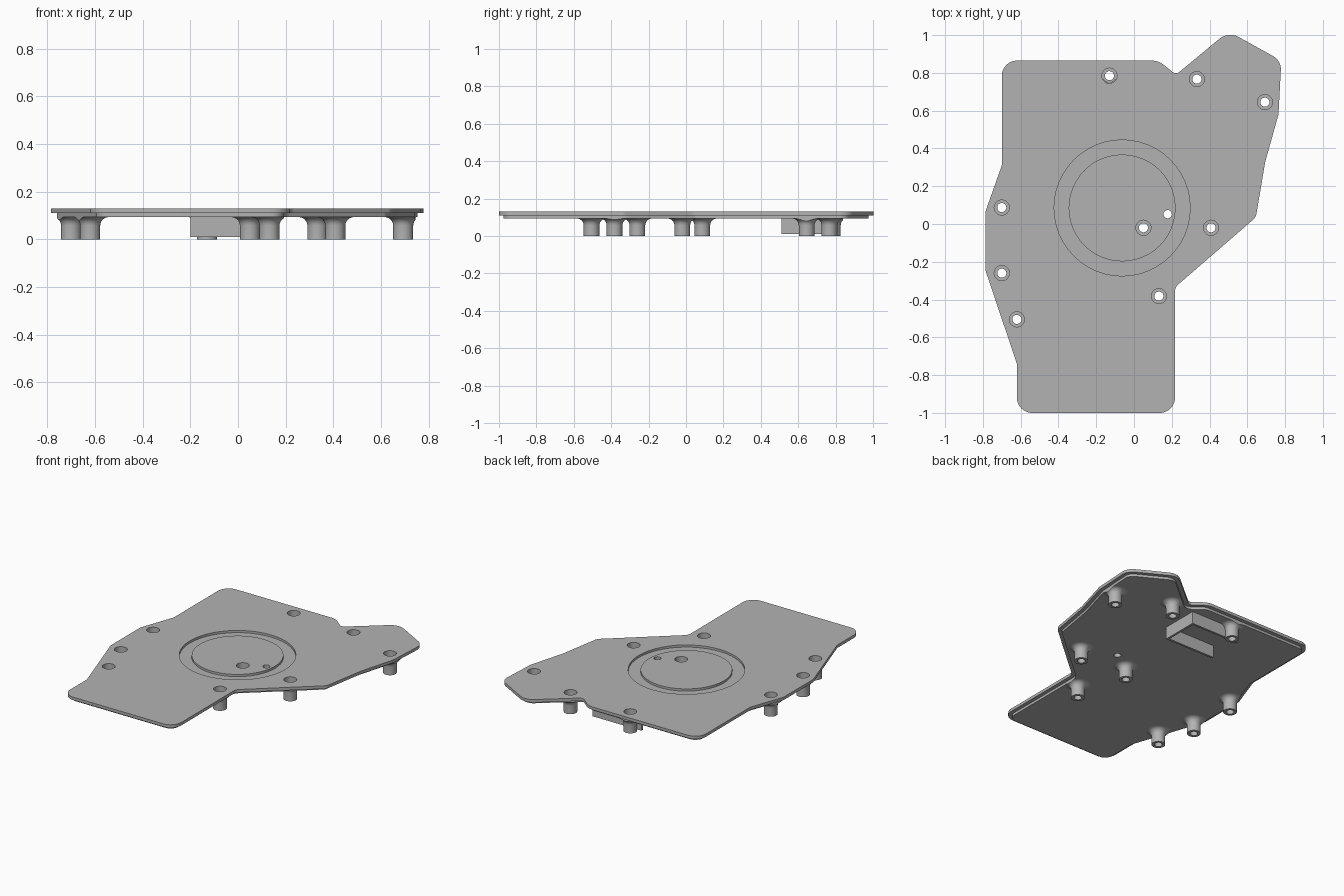
import bpy, bmesh
from math import sin, cos, pi, tan, radians
from mathutils import Vector, Matrix

default = bpy.data.objects.get("Cube")
if default:
    bpy.data.objects.remove(default, do_unlink=True)

grey = bpy.data.materials.new("plain_grey")
grey.use_nodes = True
grey.diffuse_color = (0.45, 0.45, 0.45, 1)
grey.node_tree.nodes["Principled BSDF"].inputs["Base Color"].default_value = grey.diffuse_color

BOTTOM, STEP, TOP, LIP = 0.093, 0.11, 0.13, 0.025
BORE, HEAD = 0.024, 0.04

# Plate outline, clockwise: x, y, corner radius
OUTLINE = [
    (-0.70, 0.865, 0.08), (0.13, 0.865, 0.1), (0.222, 0.79, 0.03), (0.50, 1.02, 0.09),
    (0.78, 0.865, 0.08), (0.765, 0.58, 0.05), (0.695, 0.33, 0.05), (0.645, 0.035, 0.06),
    (0.217, -0.335, 0.05), (0.217, -1, 0.08), (-0.62, -1, 0.08), (-0.62, -0.74, 0.03),
    (-0.785, -0.25, 0.03), (-0.785, 0.07, 0.03), (-0.70, 0.31, 0.03)]
BOSSES = [(-0.13, 0.785), (0.333, 0.767), (0.693, 0.645), (-0.70, 0.087), (-0.70, -0.26),
          (-0.62, -0.505), (0.05, -0.02), (0.408, -0.02), (0.132, -0.382)]
DISC = (-0.063, 0.085)


def rounded(inset, z, steps=8):
    """Offset the outline inwards and round every corner."""
    out, n = [], len(OUTLINE)
    for i, (x, y, r) in enumerate(OUTLINE):
        p = Vector((x, y))
        a = (p - Vector(OUTLINE[i - 1][:2])).normalized()
        b = (Vector(OUTLINE[(i + 1) % n][:2]) - p).normalized()
        na, nb = Vector((a.y, -a.x)), Vector((b.y, -b.x))
        p = p + (na + nb) * inset / (1 + na.dot(nb))
        convex = a.cross(b) < 0
        r = max(r - inset, 0.004) if convex else r + inset
        side = 1 if convex else -1
        centre = p + side * (na + nb) * r / (1 + na.dot(nb))
        for k in range(steps + 1):
            d = -side * na.lerp(nb, k / steps).normalized()
            out.append((*(centre + d * r), z))
    return out


def loft(bm, rings, closed=False):
    """Skin a stack of equal rings, capped or closed on itself."""
    rows = [[bm.verts.new(p) for p in ring] for ring in rings]
    n = len(rows[0])
    pairs = list(zip(rows, rows[1:]))
    if closed:
        pairs.append((rows[-1], rows[0]))
    else:
        bm.faces.new(rows[0])
        bm.faces.new(rows[-1])
    for low, high in pairs:
        for i in range(n):
            j = (i + 1) % n
            bm.faces.new((low[i], low[j], high[j], high[i]))


def circle(centre, r, z, n=48):
    return [(centre[0] + r * cos(2 * pi * i / n), centre[1] + r * sin(2 * pi * i / n), z)
            for i in range(n)]


def lathe(bm, centre, profile, closed=False):
    loft(bm, [circle(centre, r, z) for r, z in profile], closed)


def finish(bm, name):
    bmesh.ops.recalc_face_normals(bm, faces=bm.faces)
    mesh = bpy.data.meshes.new(name)
    bm.to_mesh(mesh)
    bm.free()
    mesh.materials.append(grey)
    obj = bpy.data.objects.new(name, mesh)
    bpy.context.collection.objects.link(obj)
    return obj


def activate(obj):
    bpy.ops.object.select_all(action='DESELECT')
    obj.select_set(True)
    bpy.context.view_layer.objects.active = obj


def boolean(obj, tool, operation):
    mod = obj.modifiers.new("cut", 'BOOLEAN')
    mod.object, mod.operation, mod.solver = tool, operation, 'EXACT'
    activate(obj)
    bpy.ops.object.modifier_apply(modifier=mod.name)


# Stepped cover plate
bm = bmesh.new()
loft(bm, [rounded(LIP, BOTTOM), rounded(LIP, STEP), rounded(0, STEP), rounded(0, TOP)])
plate = finish(bm, "cover_plate")

# Screw holes, pin hole and ring groove
bm = bmesh.new()
for spot in BOSSES:
    lathe(bm, spot, [(HEAD, 0), (HEAD, 0.2)])
lathe(bm, (0.178, 0.052), [(0.022, 0), (0.022, 0.2)])
floor = TOP - 0.015
lathe(bm, DISC, [(0.283, floor), (0.36, floor), (0.36, 0.2), (0.283, 0.2)], True)
cutter = finish(bm, "hole_cutter")
cutter.hide_render = True
boolean(plate, cutter, 'DIFFERENCE')
bpy.data.objects.remove(cutter, do_unlink=True)

# Hollow screw bosses, flared into the plate and trimmed at its edge
bm = bmesh.new()
loft(bm, [rounded(LIP, -0.1), rounded(LIP, 0.2)])
trim = finish(bm, "boss_trim")
trim.hide_render = True
OUTER, FLARE = 0.042, 0.036
flare = [(OUTER + FLARE * (1 - cos(a)), BOTTOM - FLARE + FLARE * sin(a))
         for a in (radians(15 * k) for k in range(7))]
profile = [(BORE, 0), (OUTER, 0)] + flare + [(HEAD, BOTTOM), (HEAD, 0.08), (BORE, 0.08)]
bosses = []
for i, spot in enumerate(BOSSES):
    bm = bmesh.new()
    lathe(bm, spot, profile, True)
    boss = finish(bm, f"screw_boss_{i + 1}")
    boolean(boss, trim, 'INTERSECT')
    bosses.append(boss)
bpy.data.objects.remove(trim, do_unlink=True)

# Three-sided channel wall under the plate, open towards -x
X0, X1, Y0, Y1, WALL = -0.20, 0.17, 0.51, 0.765, 0.015
channel = [(X0, Y0), (X1, Y0), (X1, Y1), (X0, Y1), (X0, Y1 - WALL),
           (X1 - WALL, Y1 - WALL), (X1 - WALL, Y0 + WALL), (X0, Y0 + WALL)]
bm = bmesh.new()
loft(bm, [[(x, y, z) for x, y in channel] for z in (0.01, BOTTOM)])
wall = finish(bm, "channel_wall")

# Clear the boss bore where the wall passes it
bm = bmesh.new()
lathe(bm, BOSSES[0], [(HEAD - 0.005, -0.1), (HEAD - 0.005, 0.2)])
cutter = finish(bm, "wall_cutter")
cutter.hide_render = True
boolean(wall, cutter, 'DIFFERENCE')
bpy.data.objects.remove(cutter, do_unlink=True)

for obj in [plate, wall] + bosses:
    activate(obj)
    bpy.ops.object.shade_smooth_by_angle(angle=radians(30))
